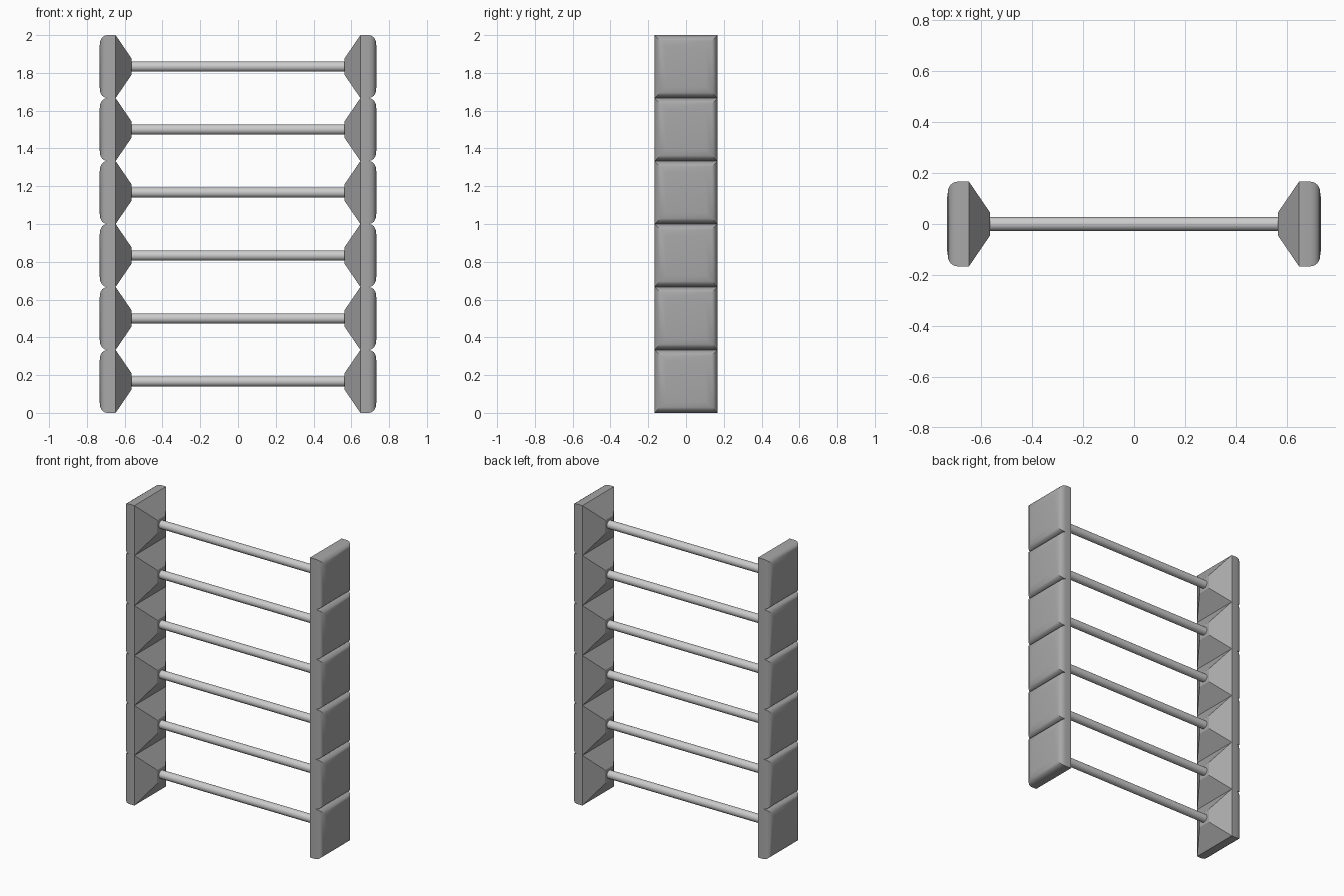
import bpy, bmesh, math

if "Cube" in bpy.data.objects:
    bpy.data.objects.remove(bpy.data.objects["Cube"])

COUNT = 6
PITCH = 2.0 / COUNT
HALF = PITCH / 2

# (x, half width) rings from the inner frustum tip to the rounded outer face
PROFILE = [(0.565, 0.045), (0.648, HALF), (0.692, HALF), (0.707, 0.163),
           (0.720, 0.154), (0.729, 0.137), (0.733, 0.106)]


def repeat_up(obj):
    arr = obj.modifiers.new("stack", 'ARRAY')
    arr.count = COUNT
    arr.use_relative_offset = False
    arr.use_constant_offset = True
    arr.constant_offset_displace = (0, 0, PITCH)


def finish(name, bm, smooth_angle):
    bmesh.ops.recalc_face_normals(bm, faces=bm.faces)
    mesh = bpy.data.meshes.new(name)
    bm.to_mesh(mesh)
    bm.free()
    obj = bpy.data.objects.new(name, mesh)
    bpy.context.collection.objects.link(obj)
    bpy.ops.object.select_all(action='DESELECT')
    obj.select_set(True)
    bpy.context.view_layer.objects.active = obj
    bpy.ops.object.shade_smooth_by_angle(angle=math.radians(smooth_angle))
    repeat_up(obj)
    return obj


# Side blocks: square rings lofted along x, mirrored and stacked
bm = bmesh.new()
rings = [[bm.verts.new((x, sy * h, HALF + sz * h))
          for sy, sz in ((-1, -1), (1, -1), (1, 1), (-1, 1))]
         for x, h in PROFILE]
for a, b in zip(rings, rings[1:]):
    for i in range(4):
        j = (i + 1) % 4
        bm.faces.new((a[i], a[j], b[j], b[i]))
bm.faces.new(rings[0])
bm.faces.new(rings[-1])
blocks = finish("side_blocks", bm, 32)
mirror = blocks.modifiers.new("other_side", 'MIRROR')
mirror.use_axis[0] = True

# Dark grey for the blocks
dark = bpy.data.materials.new("dark_grey")
dark.diffuse_color = (0.39, 0.39, 0.39, 1)
dark.use_nodes = True
dark.node_tree.nodes["Principled BSDF"].inputs["Base Color"].default_value = dark.diffuse_color
blocks.data.materials.append(dark)

# Rungs: round bars between the block tips
bm = bmesh.new()
bmesh.ops.create_cone(bm, cap_ends=True, segments=24, radius1=0.027,
                      radius2=0.027, depth=1.14)
for v in bm.verts:
    v.co = (v.co.z, v.co.y, HALF + v.co.x)
finish("rungs", bm, 32)
